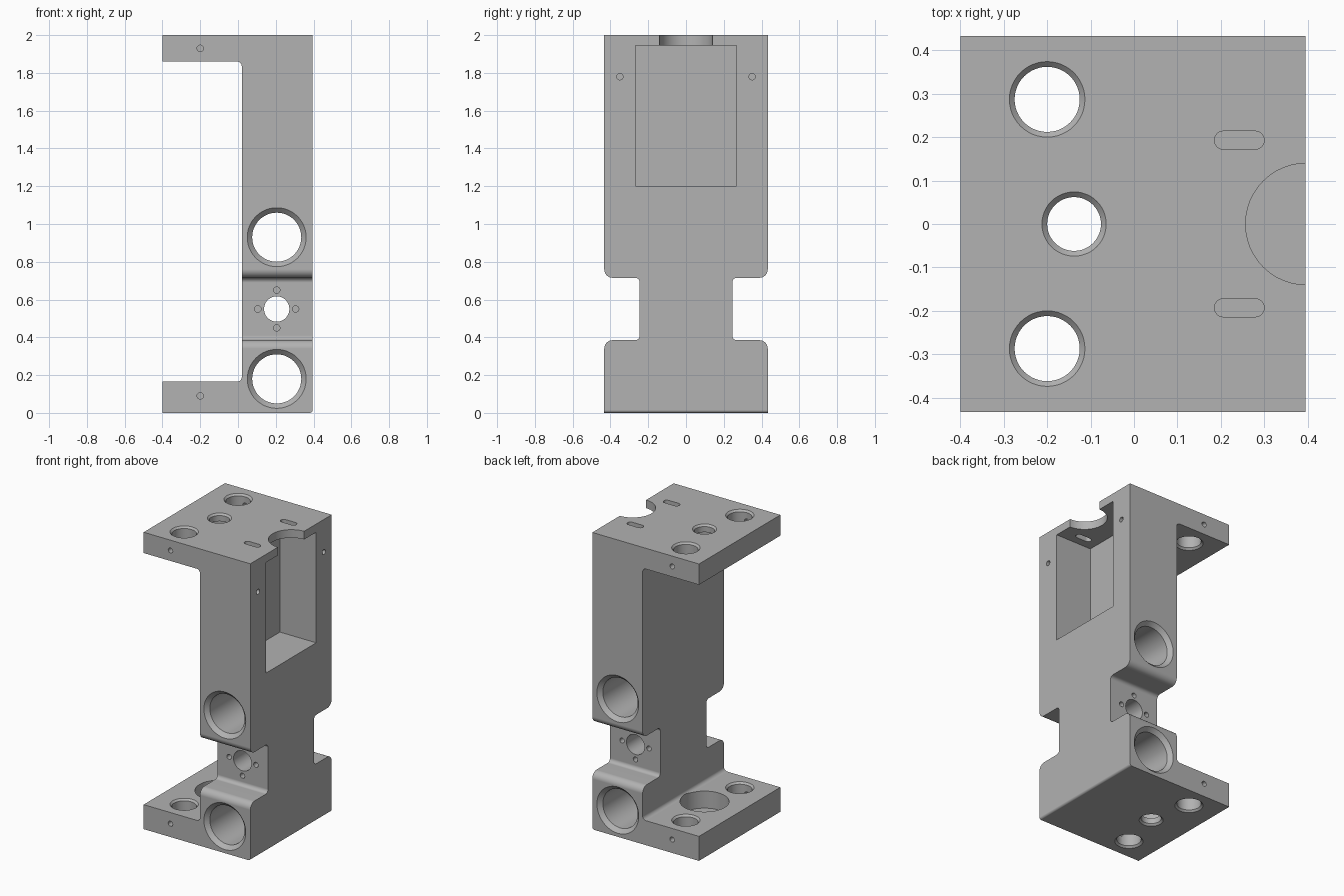
import bpy, bmesh
from math import sin, cos, pi, radians

if "Cube" in bpy.data.objects:
    bpy.data.objects.remove(bpy.data.objects["Cube"])

# Overall dimensions
LEFT, RIGHT, HALF, TOP = -0.4, 0.395, 0.433, 2.0
WEB = 0.02                      # inner face of the column
BORE_X = 0.205                  # axis of the column bores

metal = bpy.data.materials.new("plain grey")
metal.use_nodes = True
metal.diffuse_color = (0.445, 0.445, 0.445, 1)
metal.node_tree.nodes["Principled BSDF"].inputs["Base Color"].default_value = metal.diffuse_color


def arc(u, v, r, start, end, steps=8):
    angles = [radians(start + (end - start) * i / steps) for i in range(steps + 1)]
    return [(u + r * cos(a), v + r * sin(a)) for a in angles]


def loft(name, axis, sections):
    """Solid through matching outlines placed at distances along an axis."""
    place = {"x": lambda t, u, v: (t, u, v),
             "y": lambda t, u, v: (u, t, v),
             "z": lambda t, u, v: (u, v, t)}[axis]
    bm = bmesh.new()
    rings = [[bm.verts.new(place(t, u, v)) for u, v in outline] for t, outline in sections]
    for a, b in zip(rings, rings[1:]):
        for i in range(len(a)):
            j = (i + 1) % len(a)
            bm.faces.new((a[i], a[j], b[j], b[i]))
    bm.faces.new(rings[0])
    bm.faces.new(rings[-1])
    bmesh.ops.recalc_face_normals(bm, faces=bm.faces)
    mesh = bpy.data.meshes.new(name)
    bm.to_mesh(mesh)
    bm.free()
    mesh.materials.append(metal)
    obj = bpy.data.objects.new(name, mesh)
    bpy.context.collection.objects.link(obj)
    return obj


def prism(name, axis, outline, start, end):
    return loft(name, axis, [(start, outline), (end, outline)])


def cut(cutter):
    mod = body.modifiers.new("cut", "BOOLEAN")
    mod.operation = "DIFFERENCE"
    mod.solver = "EXACT"
    mod.object = cutter
    bpy.context.view_layer.objects.active = body
    bpy.ops.object.modifier_apply(modifier=mod.name)
    bpy.data.objects.remove(cutter)


def drill(axis, u, v, r, start, end, chamfer=0.0, steps=48):
    """Round hole between two faces, chamfered at both mouths."""
    def ring(t, radius):
        return t, arc(u, v, radius, 0, 360 - 360 / steps, steps - 1)
    if chamfer:
        over = 0.01
        profile = [ring(start - over, r + chamfer + over), ring(start + chamfer, r),
                   ring(end - chamfer, r), ring(end + over, r + chamfer + over)]
    else:
        profile = [ring(start, r), ring(end, r)]
    cut(loft("hole_cutter", axis, profile))


# Bracket body: column with a top and a bottom plate
f = 0.025
outline = ([(LEFT, 0)] + arc(RIGHT - 0.015, 0.015, 0.015, -90, 0)
           + [(RIGHT, TOP), (LEFT, TOP), (LEFT, 1.86)]
           + arc(WEB - f, 1.86 - f, f, 90, 0)
           + arc(WEB - f, 0.165 + f, f, 0, -90) + [(LEFT, 0.165)])
body = prism("bracket_body", "y", outline, -HALF, HALF)

# Rounded waist notches on front and back
low, high, depth, big, small = 0.385, 0.715, 0.245, 0.045, 0.025
lower = arc(HALF - big, low - big, big, 0, 90) + arc(depth + small, low + small, small, 270, 180)
upper = [(y, low + high - z) for y, z in reversed(lower)]
notch = [(0.6, low - big)] + lower + upper + [(0.6, high + big)]
for side in (-1, 1):
    cut(prism("notch_cutter", "x", [(side * y, z) for y, z in notch], WEB - 0.01, 0.6))

# Large bores and the waist hole with its screw holes
for z in (0.18, 0.93):
    drill("y", BORE_X, z, 0.13, -HALF, HALF, 0.026)
drill("y", BORE_X, 0.55, 0.067, -0.5, 0.5)
for dx, dz in ((0.1, 0), (-0.1, 0), (0, 0.1), (0, -0.1)):
    for side in (-1, 1):
        drill("y", BORE_X + dx, 0.55 + dz, 0.017, side * 0.16, side * 0.3, steps=20)

# Screw holes in the plate edges and beside the pocket
for side in (-1, 1):
    for z in (0.09, 1.93):
        drill("y", -0.2, z, 0.017, side * 0.35, side * 0.5, steps=20)
    drill("x", side * 0.35, 1.78, 0.017, 0.3, 0.5, steps=20)

# Guide holes and stepped bearing seats in both plates
for bottom, top in ((0, 0.165), (1.86, TOP)):
    for y in (-0.287, 0.287):
        drill("z", -0.2, y, 0.075, bottom, top, 0.012)
    drill("z", -0.138, 0, 0.062, bottom, top, 0.012)
drill("z", -0.138, 0, 0.15, 0.05, 0.19)
drill("z", -0.138, 0, 0.15, 1.835, 1.95)

# Side pocket, its half-round opening and the slots above it
cut(prism("pocket_cutter", "z", [(0.125, -0.268), (0.6, -0.268), (0.6, 0.268), (0.125, 0.268)],
          1.2, 1.945))
drill("z", 0.397, 0, 0.14, 1.9, 2.1)
for y in (-0.193, 0.193):
    slot = arc(0.279, y, 0.021, -90, 90) + arc(0.206, y, 0.021, 90, 270)
    cut(prism("slot_cutter", "z", slot, 1.9, 2.1))

# Smooth rounds with crisp edges
bpy.ops.object.select_all(action="DESELECT")
body.select_set(True)
bpy.context.view_layer.objects.active = body
bpy.ops.object.shade_smooth_by_angle(angle=radians(30))
weighted = body.modifiers.new("clean_normals", "WEIGHTED_NORMAL")
weighted.keep_sharp = True
